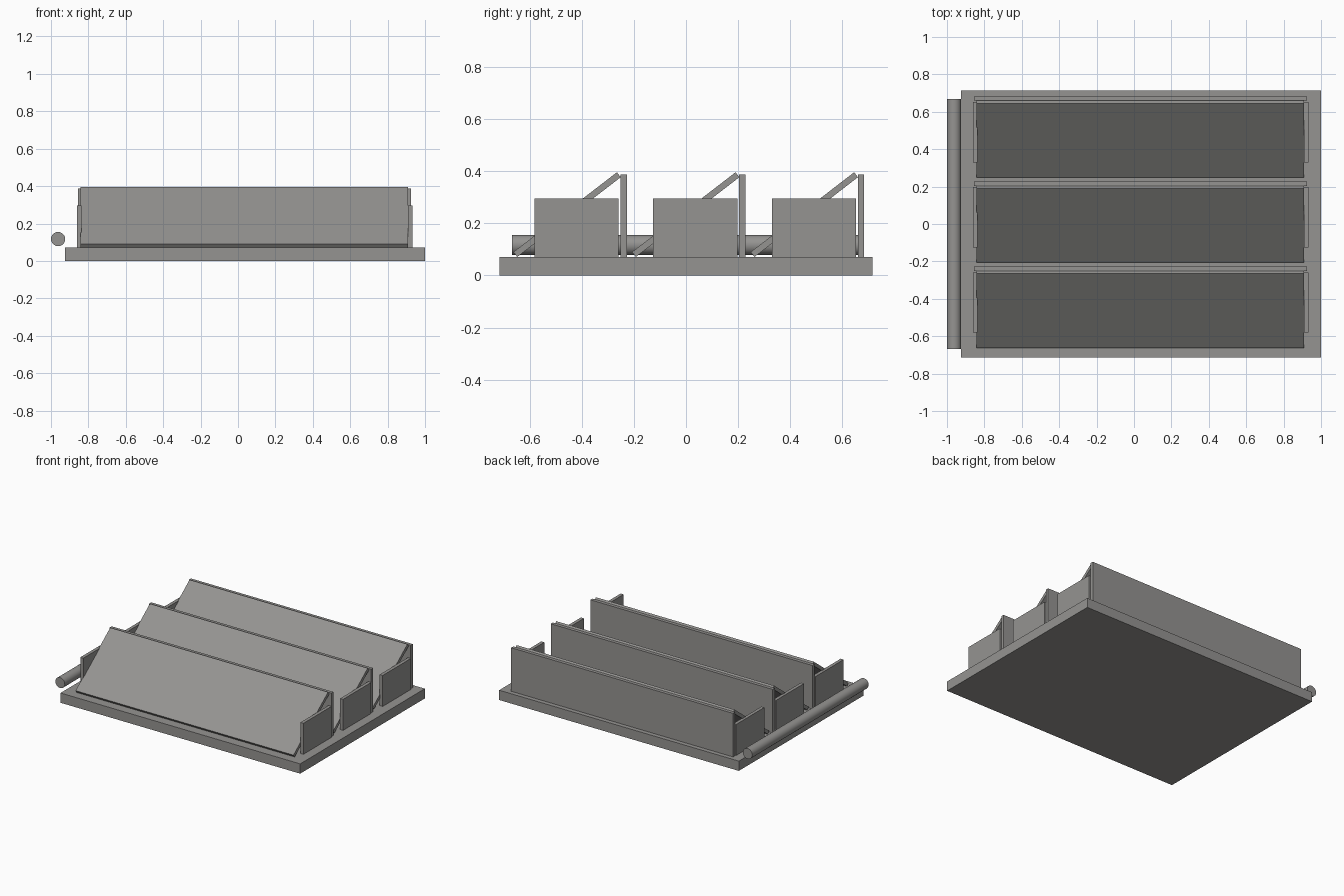
import bpy, bmesh, math
from mathutils import Matrix, Vector

if "Cube" in bpy.data.objects:
    bpy.data.objects.remove(bpy.data.objects["Cube"])

grey = bpy.data.materials.new("mid_grey")
grey.diffuse_color = (0.30, 0.295, 0.285, 1)
grey.use_nodes = True
grey.node_tree.nodes["Principled BSDF"].inputs["Base Color"].default_value = grey.diffuse_color


def finish(name, bm):
    me = bpy.data.meshes.new(name)
    bmesh.ops.recalc_face_normals(bm, faces=bm.faces)
    bm.to_mesh(me)
    bm.free()
    me.materials.append(grey)
    ob = bpy.data.objects.new(name, me)
    bpy.context.collection.objects.link(ob)
    return ob


def prism(name, x0, x1, profile):
    """Extrude a closed (y, z) profile along x."""
    bm = bmesh.new()
    face = bm.faces.new([bm.verts.new((x0, y, z)) for y, z in profile])
    ext = bmesh.ops.extrude_face_region(bm, geom=[face])
    moved = [g for g in ext["geom"] if isinstance(g, bmesh.types.BMVert)]
    bmesh.ops.translate(bm, verts=moved, vec=(x1 - x0, 0, 0))
    return finish(name, bm)


def box(name, x0, x1, y0, y1, z0, z1):
    return prism(name, x0, x1, [(y0, z0), (y1, z0), (y1, z1), (y0, z1)])


# Base slab
box("base", -0.925, 1.0, -0.715, 0.715, 0, 0.071)

# Three tilted shelves, each with a back board and two side boards
thick = 0.024
for i in range(3):
    y = 0.455 * (i - 1)
    box(f"back_board_{i}", -0.856, 0.926, y + 0.204, y + 0.228, 0.071, 0.387)
    for side, x in (("left", -0.860), ("right", 0.908)):
        box(f"{side}_board_{i}", x, x + 0.024, y - 0.126, y + 0.197, 0.071, 0.296)
    low, high = Vector((y - 0.207, 0.090)), Vector((y + 0.190, 0.396))
    d = (high - low).normalized()
    off = Vector((d.y, -d.x)) * thick
    prism(f"tilted_panel_{i}", -0.841, 0.909, [low, low + off, high + off, high])

# Round pipe along the left edge
bm = bmesh.new()
bmesh.ops.create_cone(bm, cap_ends=True, segments=20, radius1=0.038, radius2=0.038,
                      depth=1.335,
                      matrix=Matrix.Translation((-0.962, 0, 0.117))
                      @ Matrix.Rotation(math.pi / 2, 4, 'X'))
pipe = finish("side_pipe", bm)
bpy.context.view_layer.objects.active = pipe
pipe.select_set(True)
bpy.ops.object.shade_smooth_by_angle(angle=math.radians(35))
